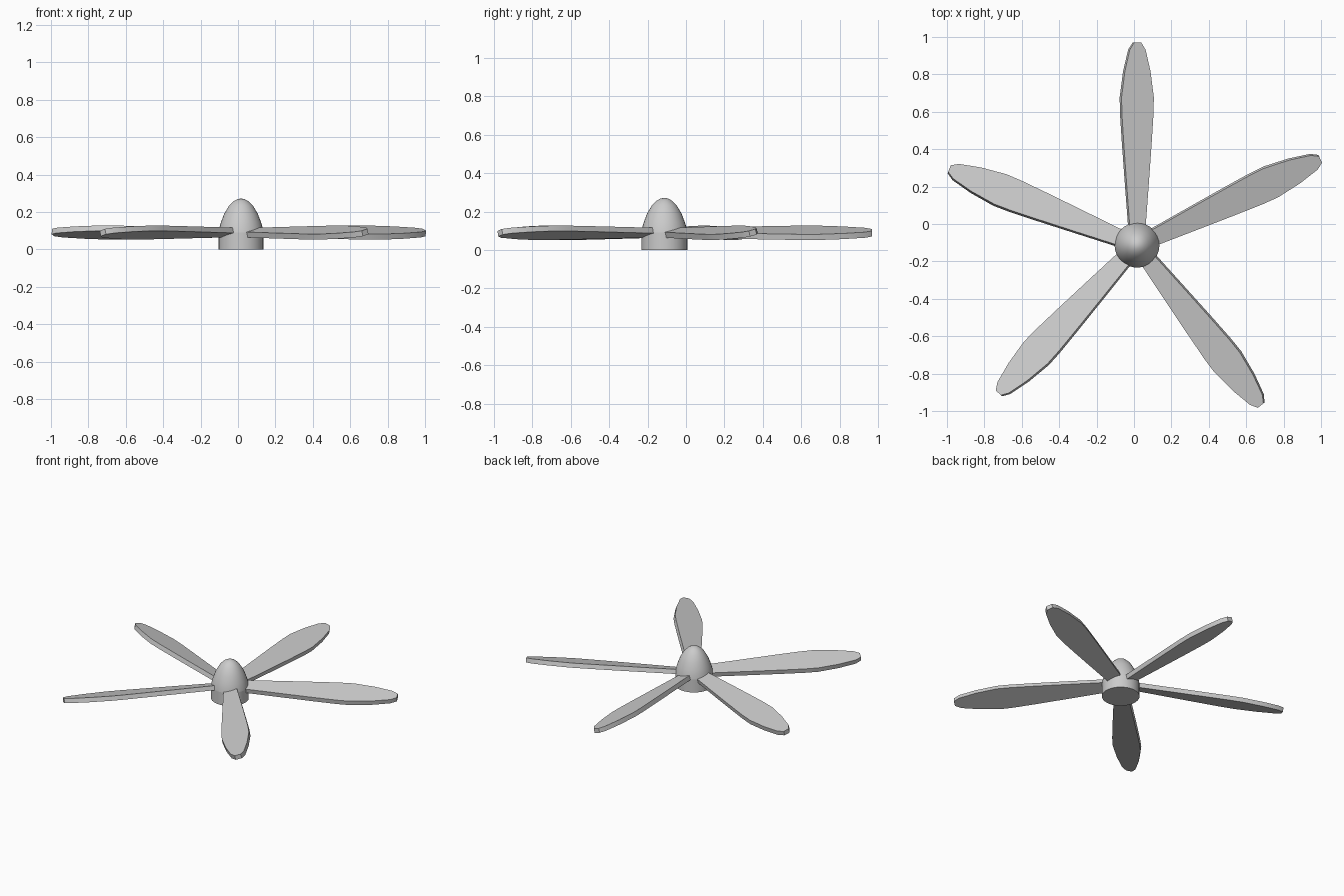
import bpy, bmesh, math
from mathutils import Matrix, Vector

if "Cube" in bpy.data.objects:
    bpy.data.objects.remove(bpy.data.objects["Cube"])

HUB = Vector((0.016, -0.113, 0.0))
BLADE_Z = 0.09
PITCH = math.radians(15)
THICK = 0.03


def finish(name, bm, angle):
    bmesh.ops.recalc_face_normals(bm, faces=bm.faces)
    me = bpy.data.meshes.new(name)
    bm.to_mesh(me)
    bm.free()
    ob = bpy.data.objects.new(name, me)
    bpy.context.collection.objects.link(ob)
    bpy.ops.object.select_all(action='DESELECT')
    ob.select_set(True)
    bpy.context.view_layer.objects.active = ob
    bpy.ops.object.shade_smooth_by_angle(angle=math.radians(angle))
    return ob


def lathe(name, profile, sides=32):
    bm = bmesh.new()
    vs = [bm.verts.new((r, 0, z)) for r, z in profile]
    es = [bm.edges.new(p) for p in zip(vs, vs[1:])]
    bmesh.ops.spin(bm, geom=vs + es, cent=(0, 0, 0), axis=(0, 0, 1),
                   angle=math.tau, steps=sides)
    bmesh.ops.remove_doubles(bm, verts=bm.verts, dist=1e-5)
    ob = finish(name, bm, 25)
    ob.location = HUB
    return ob


# Hub drum and the pointed spinner on top of it
lathe("hub", [(0, 0), (0.12, 0), (0.12, 0.09), (0, 0.09)])
lathe("spinner", [(0, 0.09), (0.12, 0.09), (0.116, 0.115), (0.107, 0.145),
                  (0.09, 0.19), (0.063, 0.235), (0.04, 0.257), (0.02, 0.268), (0, 0.272)])

# Blade outline: distance from hub centre, half width
OUTLINE = [(0.05, 0.043), (0.12, 0.047), (0.35, 0.065), (0.55, 0.08), (0.70, 0.09),
           (0.79, 0.092), (0.93, 0.073), (1.045, 0.045), (1.083, 0.02)]


def blade(name, degrees):
    bm = bmesh.new()
    pts = [(r, -w) for r, w in OUTLINE] + [(r, w) for r, w in reversed(OUTLINE)]
    # root and tip are slightly thinner towards the top face, giving a fine bevel
    low = [bm.verts.new((r, w, -THICK / 2)) for r, w in pts]
    high = [bm.verts.new((r, w * 0.97, THICK / 2)) for r, w in pts]
    n, k = len(pts), len(OUTLINE)
    for i in range(n):
        j = (i + 1) % n
        bm.faces.new((low[i], low[j], high[j], high[i]))
    for ring in (low, high):
        for i in range(k - 1):
            bm.faces.new((ring[i], ring[i + 1], ring[n - 2 - i], ring[n - 1 - i]))
    bm.transform(Matrix.Rotation(PITCH, 4, 'X'))
    ob = finish(name, bm, 30)
    ob.location = HUB + Vector((0, 0, BLADE_Z))
    ob.rotation_euler.z = math.radians(degrees)


# Five pitched blades, slightly unevenly spaced
for i, a in enumerate((90, 25.2, -52.2, 227, 158)):
    blade(f"blade_{i + 1}", a)
